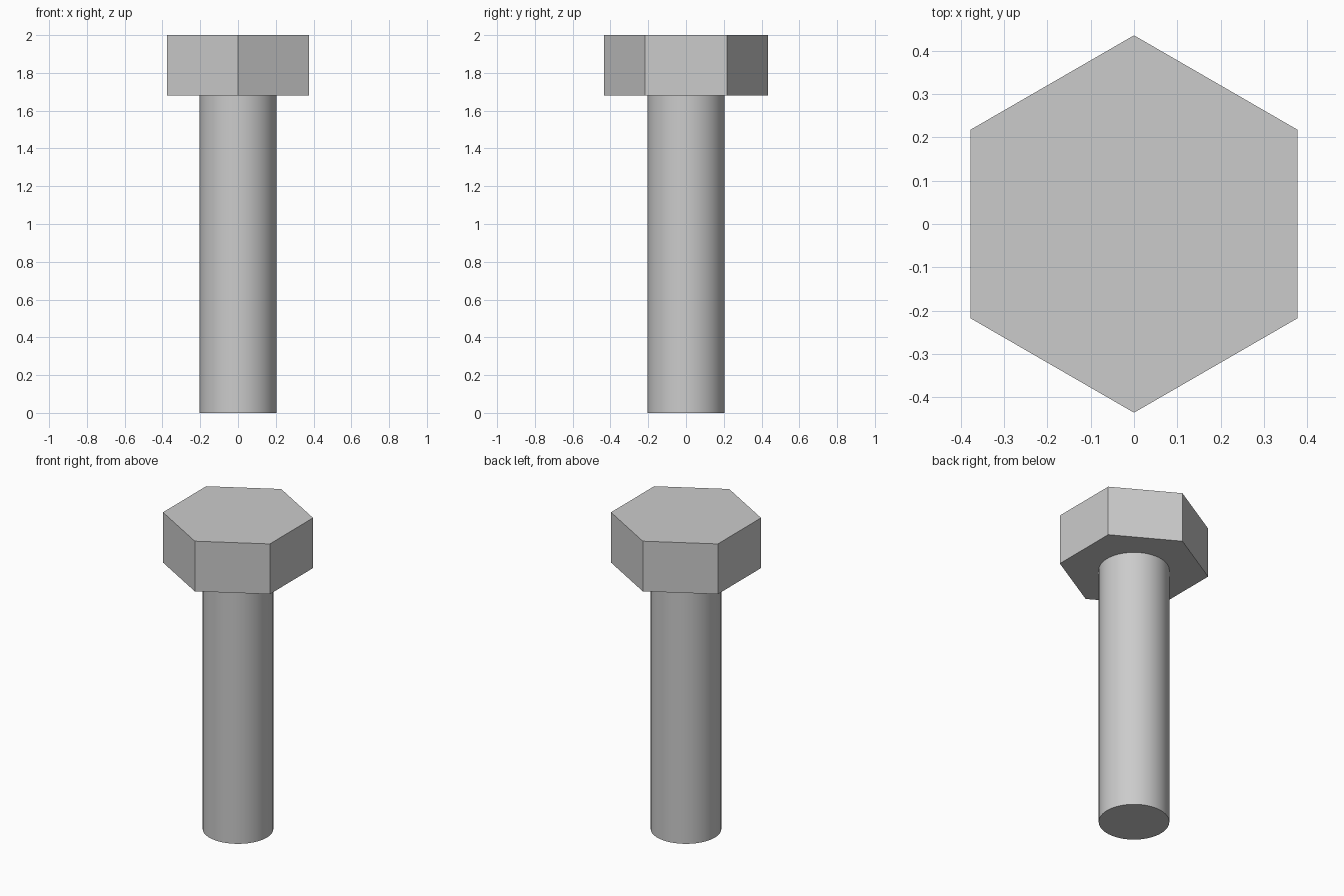
import bpy
import math

HEAD_BASE = 1.68
HEIGHT = 2.0

cube = bpy.data.objects.get("Cube")
if cube:
    bpy.data.objects.remove(cube, do_unlink=True)

# Plain steel grey for the whole bolt
steel = bpy.data.materials.new("steel grey")
steel.use_nodes = True
colour = (0.6, 0.6, 0.6, 1.0)
steel.diffuse_color = colour
steel.node_tree.nodes["Principled BSDF"].inputs["Base Color"].default_value = colour


def prism(name, sides, radius, bottom, top):
    """Upright prism with a corner on the y axis."""
    bpy.ops.mesh.primitive_cylinder_add(
        vertices=sides, radius=radius, depth=top - bottom,
        location=(0, 0, (bottom + top) / 2))
    obj = bpy.context.object
    obj.name = name
    obj.data.materials.append(steel)
    return obj


# Hexagonal head with crisp flat sides
prism("bolt_head", 6, 0.435, HEAD_BASE, HEIGHT)

# Smooth round shank
prism("bolt_shank", 64, 0.204, 0, HEAD_BASE)
bpy.ops.object.shade_smooth_by_angle(angle=math.radians(30))
